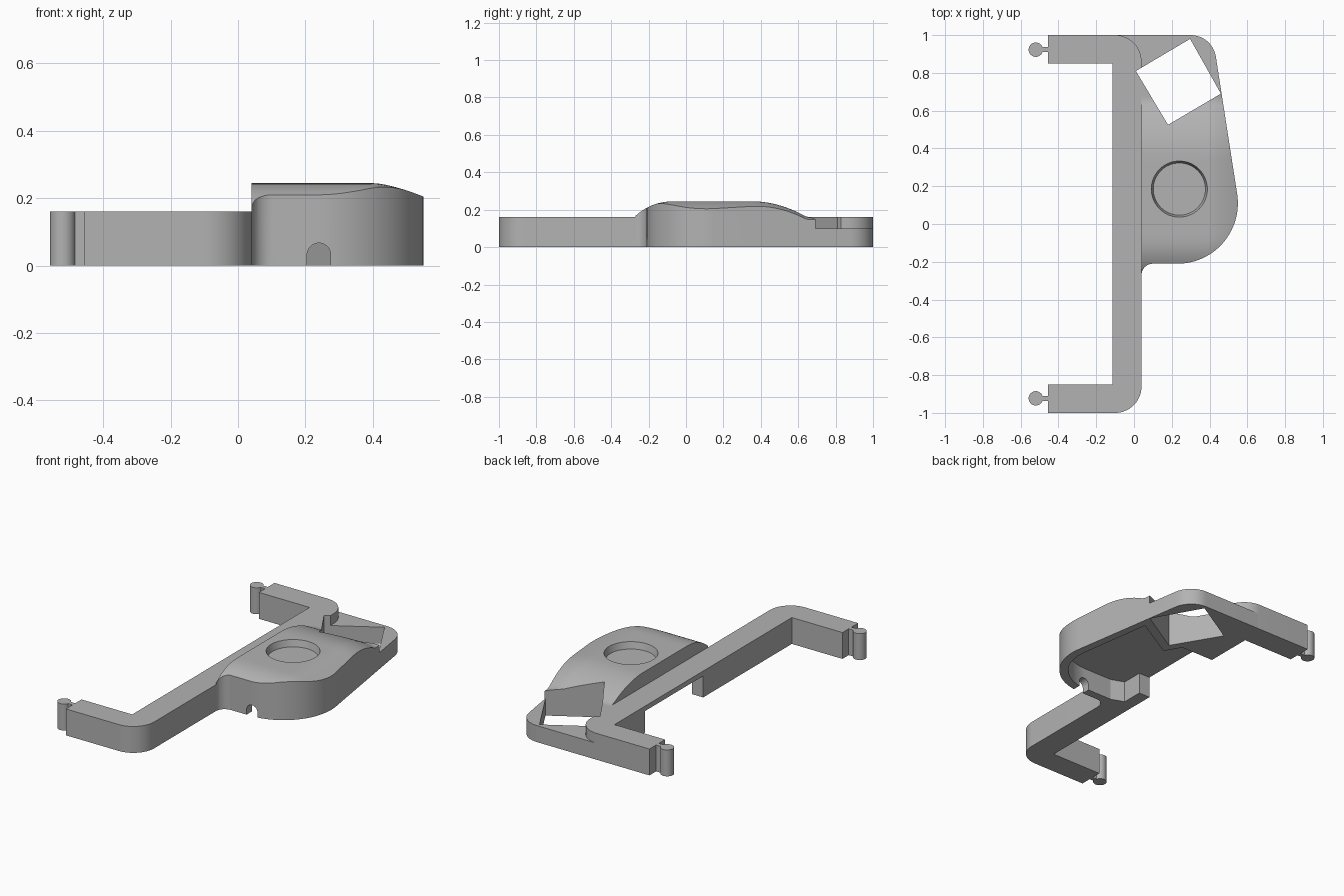
import bpy, bmesh, math

if "Cube" in bpy.data.objects:
    bpy.data.objects.remove(bpy.data.objects["Cube"])

grey = bpy.data.materials.new("plain_grey")
grey.use_nodes = True
colour = (0.45, 0.45, 0.45, 1)
grey.diffuse_color = colour
grey.node_tree.nodes["Principled BSDF"].inputs["Base Color"].default_value = colour


def finish(name, bm):
    bmesh.ops.recalc_face_normals(bm, faces=bm.faces)
    mesh = bpy.data.meshes.new(name)
    bm.to_mesh(mesh)
    bm.free()
    mesh.materials.append(grey)
    obj = bpy.data.objects.new(name, mesh)
    bpy.context.collection.objects.link(obj)
    return obj


def prism(name, outline, low, high):
    bm = bmesh.new()
    face = bm.faces.new([bm.verts.new((x, y, low)) for x, y in outline])
    top = bmesh.ops.extrude_face_region(bm, geom=[face])["geom"]
    bmesh.ops.translate(bm, vec=(0, 0, high - low),
                        verts=[v for v in top if isinstance(v, bmesh.types.BMVert)])
    return finish(name, bm)


def arc(cx, cy, r, start, end, steps=16):
    angles = [math.radians(start + (end - start) * i / steps) for i in range(steps + 1)]
    return [(cx + r * math.cos(a), cy + r * math.sin(a)) for a in angles]


def cone(name, x, y, low, high, r_low, r_high, sides=64):
    bm = bmesh.new()
    bmesh.ops.create_cone(bm, cap_ends=True, segments=sides, radius1=r_low, radius2=r_high,
                          depth=high - low)
    bmesh.ops.translate(bm, vec=(x, y, (low + high) / 2), verts=bm.verts)
    return finish(name, bm)


def cut(obj, tool, operation="DIFFERENCE"):
    mod = obj.modifiers.new("cut", "BOOLEAN")
    mod.object, mod.operation, mod.solver = tool, operation, "EXACT"
    tool.hide_render = True
    bpy.context.view_layer.update()
    shape = obj.evaluated_get(bpy.context.evaluated_depsgraph_get())
    mesh = bpy.data.meshes.new_from_object(shape)
    obj.modifiers.clear()
    obj.data = mesh


# C-shaped bracket with rounded outer corners
HEIGHT = 0.16
bracket = prism("bracket",
                [(-0.455, -1)] + arc(-0.1, -0.86, 0.14, -90, 0) + arc(-0.1, 0.86, 0.14, 0, 90)
                + [(-0.455, 1), (-0.455, 0.85), (-0.115, 0.85), (-0.115, -0.85), (-0.455, -0.85)],
                0, HEIGHT)

# Snap pins on the arm ends
pins = []
for side, y in (("front", -0.923), ("back", 0.923)):
    pins.append(cone(side + "_pin", -0.52, y, 0, HEIGHT, 0.038, 0.038, 40))
    pins.append(prism(side + "_pin_neck", [(-0.5, y - 0.013), (-0.45, y - 0.013),
                                           (-0.45, y + 0.013), (-0.5, y + 0.013)], 0, HEIGHT))


# Domed top of the pod
def dome_height(x, y):
    drop_x = 0.04 * (max(0, x - 0.4) / 0.15) ** 1.5
    back = 0.105 * (max(0, y - 0.35) / 0.33) ** 2
    front = 0.035 * (max(0, -0.05 - y) / 0.16) ** 2.5
    return 0.245 - drop_x - min(0.085, back + front)


bm = bmesh.new()
bmesh.ops.create_grid(bm, x_segments=36, y_segments=70, size=1)
for v in bm.verts:
    v.co.x, v.co.y = 0.225 + v.co.x * 0.38, 0.36 + v.co.y * 0.69
top = bmesh.ops.extrude_face_region(bm, geom=bm.faces[:])["geom"]
for v in bm.verts:
    v.co.z = -0.1
for v in top:
    if isinstance(v, bmesh.types.BMVert):
        v.co.z = dome_height(v.co.x, v.co.y)
dome = finish("dome_tool", bm)

# Pod body
pod = prism("pod",
            arc(0.1, -0.27, 0.06, 180, 90, 8) + arc(0.23, 0.11, 0.32, -90, 8, 40)
            + arc(0.3, 0.865, 0.135, 8, 90)
            + [(-0.09, 1), (-0.09, 0.87), (0.04, 0.87)], 0, 0.4)
cut(pod, dome, "INTERSECT")

# Lowered rear step and the tilted square window
a, b, c, d = (0.18, 0.525), (0.46, 0.69), (0.297, 0.98), (0.01, 0.81)


def along(p, q, t):
    return (p[0] + (q[0] - p[0]) * t, p[1] + (q[1] - p[1]) * t)


far_b, far_d = along(a, b, 2.5), along(a, d, 2.5)
step = prism("step_tool", [a, far_b, (far_b[0] + far_d[0] - a[0], far_b[1] + far_d[1] - a[1]),
                           far_d], 0.1, 0.5)
cut(pod, step)
window = prism("window_tool", [a, b, c, d], -0.1, 0.5)

# Hollow underside, open through the spine
cavity = prism("cavity_tool",
               [(-0.2, 0), (-0.04, 0), (-0.04, -0.13), (0.04, -0.16)]
               + arc(0.23, 0.11, 0.27, -90, 8, 32)
               + [(0.43, 0.61), (0.163, 0.456), (0.105, 0.555), (-0.2, 0.555)], -0.1, 0.13)
for part in (bracket, pod):
    cut(part, window)
    cut(part, cavity)

# Round dish in the dome
dish = cone("dish_tool", 0.24, 0.185, 0.205, 0.255, 0.138, 0.151)
cut(pod, dish)

# Arched cable slot in the front wall
slot = prism("slot_tool", [(0.205, -0.1)] + [(x, y) for x, y in arc(0.24, 0.032, 0.035, 180, 0)]
             + [(0.275, -0.1)], 0, 0.2)
for v in slot.data.vertices:
    v.co = (v.co.x, v.co.z - 0.3, v.co.y)
bm = bmesh.new()
bm.from_mesh(slot.data)
bmesh.ops.recalc_face_normals(bm, faces=bm.faces)
bm.to_mesh(slot.data)
bm.free()
cut(pod, slot)

for tool in (dome, step, window, cavity, dish, slot):
    bpy.data.objects.remove(tool)

# Smooth curved walls, keep edges sharp
bpy.ops.object.select_all(action="DESELECT")
for part in [bracket, pod] + pins:
    part.select_set(True)
bpy.context.view_layer.objects.active = pod
bpy.ops.object.shade_smooth_by_angle(angle=math.radians(25))
